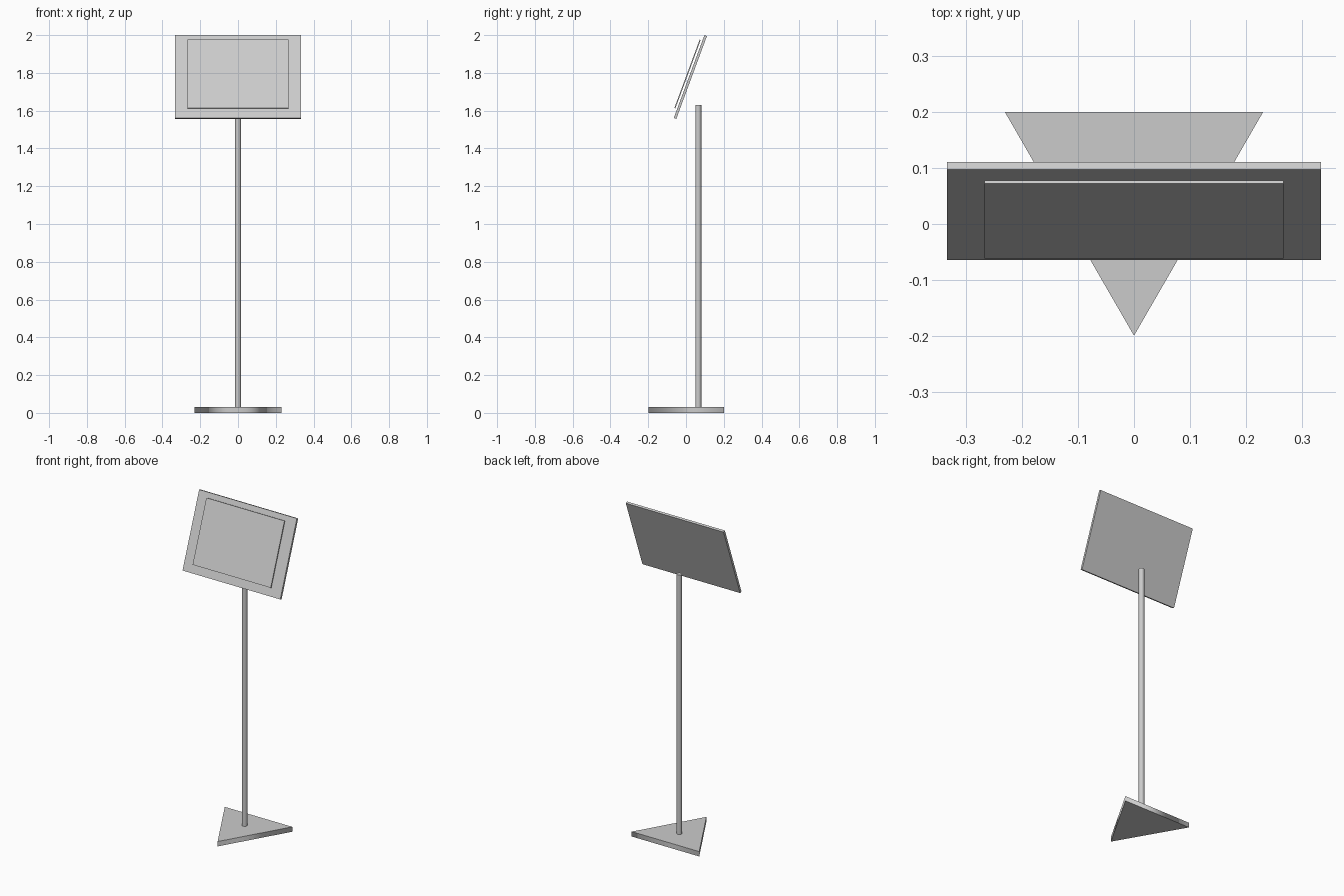
import bpy
from math import radians, pi

cube = bpy.data.objects.get("Cube")
if cube:
    bpy.data.objects.remove(cube, do_unlink=True)

# One grey finish for every part
grey = bpy.data.materials.new("light_grey")
grey.use_nodes = True
colour = (0.6, 0.6, 0.6, 1)
grey.diffuse_color = colour
grey.node_tree.nodes["Principled BSDF"].inputs["Base Color"].default_value = colour

TILT = radians(-20.3)


def finish(name):
    obj = bpy.context.object
    obj.name = name
    obj.data.materials.append(grey)
    return obj


def prism(name, sides, radius, bottom, top, y, turn=0):
    """Upright prism with smooth sides and flat caps."""
    bpy.ops.mesh.primitive_cylinder_add(
        vertices=sides, radius=radius, depth=top - bottom,
        location=(0, y, (top + bottom) / 2))
    obj = finish(name)
    obj.rotation_euler.z = turn
    for face in obj.data.polygons:
        face.use_smooth = abs(face.normal.z) < 0.5
    return obj


def tilted_panel(name, width, thickness, height, y, z):
    """Flat box leaning back from its lower edge."""
    bpy.ops.mesh.primitive_cube_add(size=1, location=(0, y, z))
    obj = finish(name)
    for v in obj.data.vertices:
        v.co.x *= width
        v.co.y *= thickness
        v.co.z *= height
    obj.rotation_euler.x = TILT
    return obj


# Triangular foot with one corner pointing forward
prism("base", 3, 0.266, 0, 0.03, 0.067, pi)

# Slim post behind the board
prism("post", 16, 0.016, 0.01, 1.63, 0.065)

# Sign board and the thin sheet floating in front of it
tilted_panel("board", 0.667, 0.014, 0.467, 0.023, 1.778)
tilted_panel("front_sheet", 0.533, 0.006, 0.386, 0.008, 1.794)
